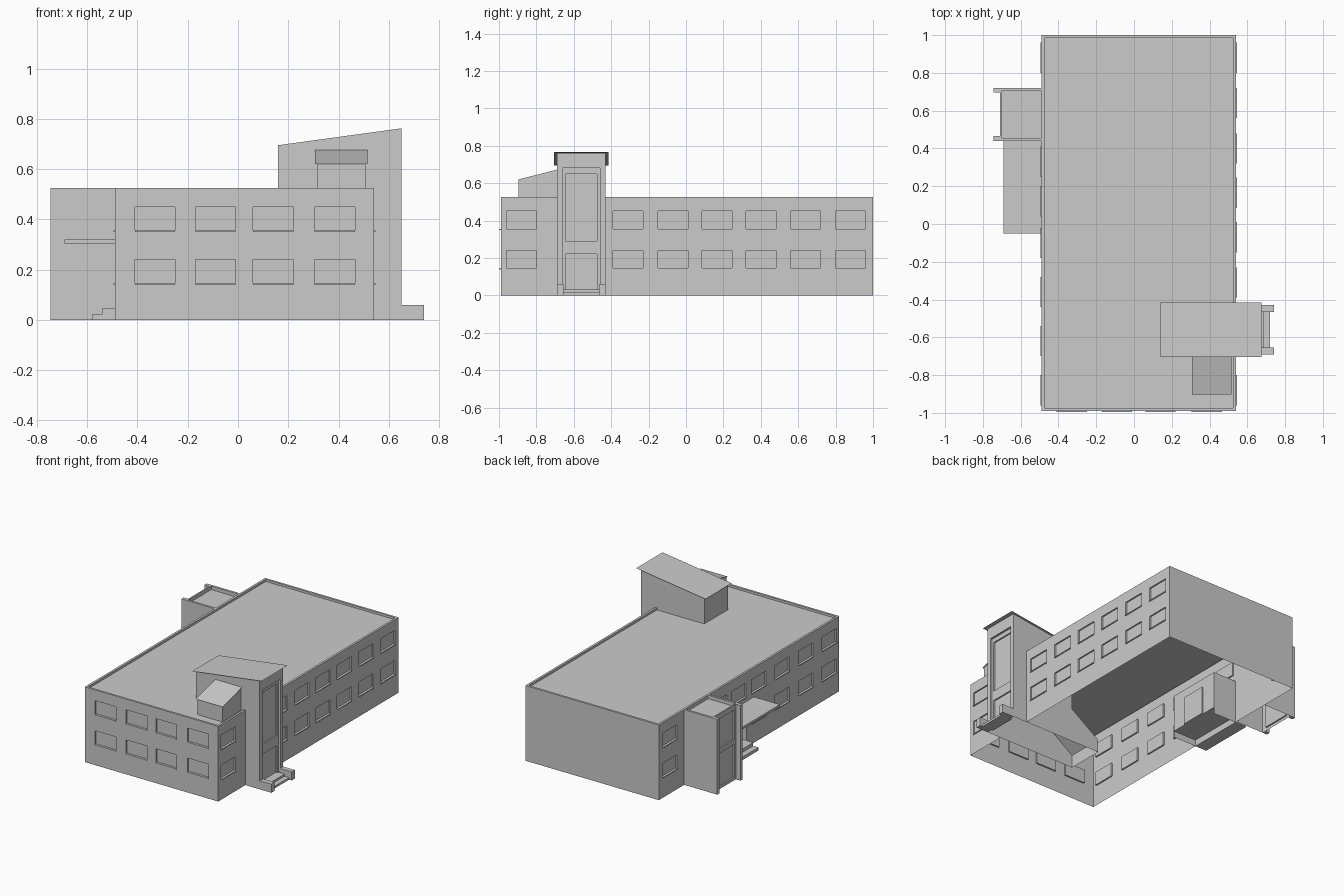
import bpy, bmesh
from mathutils import Vector as V

if "Cube" in bpy.data.objects:
    bpy.data.objects.remove(bpy.data.objects["Cube"])

X, Y, Z = V((1, 0, 0)), V((0, 1, 0)), V((0, 0, 1))


def finish(name, bm):
    bmesh.ops.remove_doubles(bm, verts=bm.verts, dist=1e-5)
    me = bpy.data.meshes.new(name)
    bm.to_mesh(me)
    bm.free()
    ob = bpy.data.objects.new(name, me)
    bpy.context.collection.objects.link(ob)
    return ob


def face(bm, *pts):
    bm.faces.new([bm.verts.new(p) for p in pts])


def box(name, x0, x1, y0, y1, z0, z1):
    bm = bmesh.new()
    bmesh.ops.create_cube(bm, size=1)
    for v in bm.verts:
        v.co = V((x1 if v.co.x > 0 else x0, y1 if v.co.y > 0 else y0,
                  z1 if v.co.z > 0 else z0))
    return finish(name, bm)


def wall(name, o, u, v, a0, a1, b0, b1, recess=(), holes=(), depth=0.01, sill=0):
    """Flat panel with recessed panes, open holes and optional window sills."""
    bm = bmesh.new()
    o, n = V(o), u.cross(v)

    def p(a, b, d=0):
        return o + u * a + v * b + n * d

    rects = list(recess) + list(holes)
    us = sorted({a0, a1} | {r[i] for r in rects for i in (0, 1)})
    vs = sorted({b0, b1} | {r[i] for r in rects for i in (2, 3)})
    for c, d in zip(us, us[1:]):
        for e, f in zip(vs, vs[1:]):
            m, k = (c + d) / 2, (e + f) / 2
            if not any(r[0] < m < r[1] and r[2] < k < r[3] for r in rects):
                face(bm, p(c, e), p(d, e), p(d, f), p(c, f))
    for c, d, e, f in recess:
        ring = [(c, e), (d, e), (d, f), (c, f)]
        face(bm, *[p(a, b, -depth) for a, b in ring])
        for s, t in zip(ring, ring[1:] + ring[:1]):
            face(bm, p(*s), p(*t), p(*t, -depth), p(*s, -depth))
        if sill:
            g = e - 0.006
            face(bm, p(c, g, sill), p(d, g, sill), p(d, e, sill), p(c, e, sill))
            face(bm, p(c, e, sill), p(d, e, sill), p(d, e), p(c, e))
            face(bm, p(c, g), p(d, g), p(d, g, sill), p(c, g, sill))
            for a in (c, d):
                face(bm, p(a, g), p(a, g, sill), p(a, e, sill), p(a, e))
    return finish(name, bm)


L, R, F, B, H, RZ = -0.49, 0.54, -0.99, 1.0, 0.525, 0.51
ROWS = [(0.145, 0.24), (0.355, 0.45)]


def windows(centres, rows=ROWS):
    return [(c - 0.08, c + 0.08, *r) for c in centres for r in rows]


# Main shell walls, open underneath
wall("front_wall", (0, F, 0), X, Z, L, R, 0, H,
     windows([-0.33, -0.09, 0.14, 0.385]), sill=0.006)
wall("right_wall", (R, 0, 0), Y, Z, F, B, 0, H,
     windows([-0.88, -0.31, -0.07, 0.165, 0.40, 0.64, 0.88]),
     [(-0.69, -0.43, 0, H)], sill=0.006)
wall("left_wall", (L, 0, 0), -Y, Z, -B, -F, 0, H,
     windows([-0.88, 0.10, 0.36, 0.62, 0.88])
     + windows([-0.12, -0.33], ROWS[1:]),
     [(-0.43, -0.03, 0, 0.305)], sill=0.006)
wall("back_wall", (0, B, 0), -X, Z, -R, -L, 0, H)

# Roof deck and parapet
t = 0.015
wall("roof_deck", (0, 0, RZ), X, Y, L + t, R - t, F + t, B - t,
     holes=[(0.16, R - t, -0.69, -0.43)])
wall("parapet_cap", (0, 0, H), X, Y, L, R, F, B,
     holes=[(L + t, R - t, F + t, B - t), (R - t, R, -0.69, -0.43)])
wall("parapet_inner_front", (0, F + t, 0), -X, Z, -R + t, -L - t, RZ, H)
wall("parapet_inner_back", (0, B - t, 0), X, Z, L + t, R - t, RZ, H)
wall("parapet_inner_left", (L + t, 0, 0), Y, Z, F + t, B - t, RZ, H)
wall("parapet_inner_right", (R - t, 0, 0), -Y, Z, -B + t, -F - t, RZ, H,
     holes=[(0.43, 0.69, RZ, H)])

# Stair tower: side profile with the sloping stair underside
prof = [(0.65, 0), (0.65, 0.762), (0.16, 0.695), (0.16, 0.24), (-0.06, 0.09), (-0.06, 0)]
bm = bmesh.new()
face(bm, *[V((x, -0.69, z)) for x, z in reversed(prof)])
face(bm, *[V((x, -0.43, z)) for x, z in prof])
for (x0, z0), (x1, z1) in zip(prof[2:], prof[3:]):
    face(bm, V((x0, -0.43, z0)), V((x0, -0.69, z0)), V((x1, -0.69, z1)), V((x1, -0.43, z1)))
finish("stair_tower", bm)
wall("tower_face", (0.65, 0, 0), Y, Z, -0.69, -0.43, 0, 0.762,
     holes=[(-0.66, -0.46, 0.03, 0.68)])
wall("tower_window_and_door", (0.635, 0, 0), Y, Z, -0.66, -0.46, 0.03, 0.68,
     [(-0.645, -0.475, 0.29, 0.65), (-0.645, -0.475, 0.03, 0.22)])
bm = bmesh.new()
for y0, y1 in ((-0.66, -0.66), (-0.46, -0.46)):
    face(bm, V((0.635, y0, 0.03)), V((0.65, y0, 0.03)), V((0.65, y1, 0.68)), V((0.635, y1, 0.68)))
face(bm, V((0.635, -0.66, 0.68)), V((0.65, -0.66, 0.68)), V((0.65, -0.46, 0.68)), V((0.635, -0.46, 0.68)))
finish("tower_reveal", bm)
bm = bmesh.new()
face(bm, V((0.14, -0.705, 0.694)), V((0.675, -0.705, 0.767)),
     V((0.675, -0.415, 0.767)), V((0.14, -0.415, 0.694)))
finish("tower_roof", bm)

# Tower steps with cheek walls
for i, y in enumerate((-0.69, -0.465)):
    box(f"step_cheek_{i + 1}", 0.65, 0.74, y, y + 0.035, 0, 0.06)
box("tower_step_upper", 0.635, 0.685, -0.655, -0.465, 0, 0.03)
box("tower_step_lower", 0.685, 0.72, -0.655, -0.465, 0, 0.015)

# Small roof hatch with pitched lid
bm = bmesh.new()
hp = [(-0.895, RZ), (-0.69, RZ), (-0.69, 0.672), (-0.895, 0.62)]
for x in (0.315, 0.508):
    face(bm, *[V((x, y, z)) for y, z in hp])
face(bm, V((0.315, -0.895, RZ)), V((0.508, -0.895, RZ)),
     V((0.508, -0.895, 0.62)), V((0.315, -0.895, 0.62)))
finish("hatch_walls", bm)
bm = bmesh.new()
face(bm, V((0.307, -0.903, 0.62)), V((0.515, -0.903, 0.62)),
     V((0.515, -0.69, 0.676)), V((0.307, -0.69, 0.676)))
finish("hatch_roof", bm)

# Side entrance bay with fins
wall("bay_face", (-0.71, 0, 0), -Y, Z, -0.72, -0.44, 0, H,
     [(-0.68, -0.48, 0.02, 0.25), (-0.68, -0.48, 0.28, 0.49)])
wall("bay_front_side", (0, 0.44, 0), X, Z, -0.71, L, 0, H)
wall("bay_back_side", (0, 0.72, 0), -X, Z, -L, 0.71, 0, H)
wall("bay_roof", (0, 0, 0.5), X, Y, -0.71, L, 0.44, 0.72)
for i, y in enumerate((0.44, 0.695)):
    box(f"bay_fin_{i + 1}", -0.745, -0.71, y, y + 0.025, 0, H)
    box(f"bay_parapet_{i + 1}", -0.71, L, y + 0.01 * i, y + 0.015 + 0.01 * i, 0.5, H)
box("bay_parapet_side", -0.71, -0.7, 0.455, 0.705, 0.5, H)

# Recessed porch, canopy and steps
wall("porch_back", (-0.31, 0, 0), -Y, Z, -0.43, -0.03, 0.045, 0.305,
     [(-0.32, -0.14, 0.045, 0.24)])
wall("porch_side_near", (0, 0.03, 0), -X, Z, 0.31, -L, 0, 0.305)
wall("porch_side_far", (0, 0.43, 0), X, Z, L, -0.31, 0, 0.305)
wall("porch_floor", (0, 0, 0.045), X, Y, L, -0.31, 0.03, 0.43)
wall("porch_ceiling", (0, 0, 0.305), X, Y, L, -0.31, 0.03, 0.43)
box("canopy", -0.69, L, -0.05, 0.44, 0.304, 0.32)
box("porch_step_upper", -0.54, L, 0.03, 0.43, 0, 0.045)
box("porch_step_lower", -0.58, -0.54, 0.03, 0.43, 0, 0.022)
